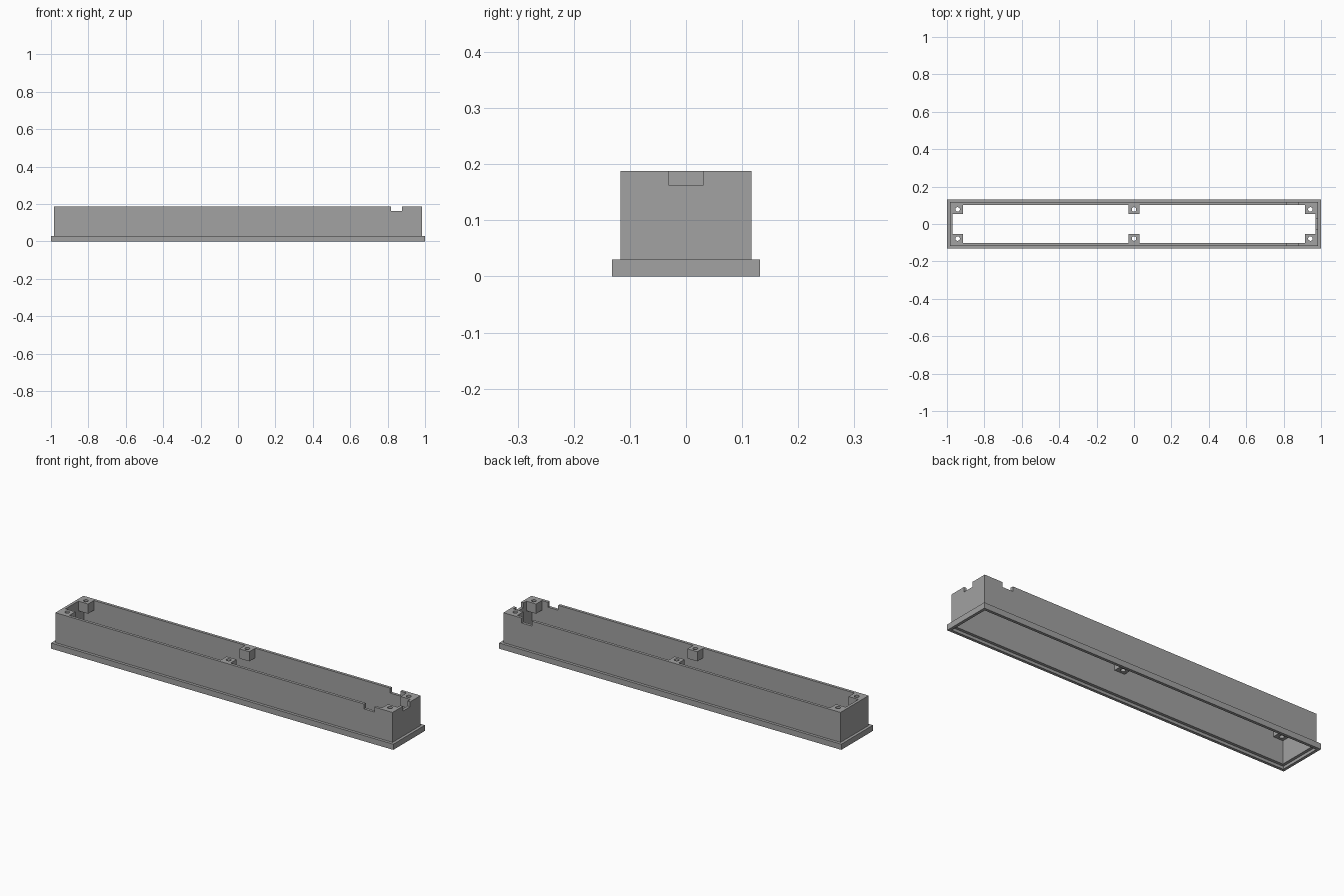
import bpy
import bmesh

cube = bpy.data.objects.get("Cube")
if cube:
    bpy.data.objects.remove(cube, do_unlink=True)

# One plain grey for the whole moulding
GREY = (0.36, 0.36, 0.36, 1)
grey = bpy.data.materials.new("plain_grey")
grey.use_nodes = True
grey.diffuse_color = GREY
grey.node_tree.nodes["Principled BSDF"].inputs["Base Color"].default_value = GREY

LENGTH, WIDTH, TOP = 1.0, 0.132, 0.188   # half length, half width, full height
WALL = 0.015
INNER_X, INNER_Y = LENGTH - 2 * WALL, WIDTH - 2 * WALL


def finish(name, bm):
    bmesh.ops.recalc_face_normals(bm, faces=bm.faces)
    mesh = bpy.data.meshes.new(name)
    bm.to_mesh(mesh)
    bm.free()
    mesh.materials.append(grey)
    obj = bpy.data.objects.new(name, mesh)
    bpy.context.collection.objects.link(obj)
    return obj


def box(name, x0, x1, y0, y1, z0, z1):
    bm = bmesh.new()
    bmesh.ops.create_cube(bm, size=1)
    for v in bm.verts:
        v.co.x = x1 if v.co.x > 0 else x0
        v.co.y = y1 if v.co.y > 0 else y0
        v.co.z = z1 if v.co.z > 0 else z0
    return finish(name, bm)


def cylinder(name, x, y, z, radius, depth):
    bm = bmesh.new()
    bmesh.ops.create_cone(bm, cap_ends=True, segments=24,
                          radius1=radius, radius2=radius, depth=depth)
    bmesh.ops.translate(bm, verts=bm.verts, vec=(x, y, z))
    return finish(name, bm)


def cut(obj, cutter):
    mod = obj.modifiers.new("cut", "BOOLEAN")
    mod.operation, mod.solver, mod.object = "DIFFERENCE", "EXACT", cutter
    cutter.hide_render = True
    bpy.context.view_layer.objects.active = obj
    bpy.ops.object.modifier_apply(modifier=mod.name)
    bpy.data.objects.remove(cutter, do_unlink=True)


# Frame: wall section (inset, height) swept round a rectangle,
# with an outer flange and a rebate underneath
section = [(0, 0), (0, 2 * WALL), (WALL, 2 * WALL), (WALL, TOP),
           (2 * WALL, TOP), (2 * WALL, WALL), (WALL, WALL), (WALL, 0)]
bm = bmesh.new()
rings = []
for inset, z in section:
    x, y = LENGTH - inset, WIDTH - inset
    rings.append([bm.verts.new((sx * x, sy * y, z))
                  for sx, sy in ((-1, -1), (1, -1), (1, 1), (-1, 1))])
for i, ring in enumerate(rings):
    above = rings[(i + 1) % len(rings)]
    for j in range(4):
        k = (j + 1) % 4
        bm.faces.new((ring[j], ring[k], above[k], above[j]))
frame = finish("frame_wall", bm)

# Notches in the rim: one across both long walls, one in the end wall
NOTCH = 0.162
cut(frame, box("side_notch_cutter", 0.818, 0.878, -0.2, 0.2, NOTCH, 0.25))
cut(frame, box("end_notch_cutter", 0.95, 1.05, -0.03, 0.03, NOTCH, 0.25))

# Screw blocks along both long walls, each with a through hole
POST_BASE = 0.137
blocks = {"right_end": (-INNER_X, -0.913, -0.943),
          "middle": (-0.029, 0.029, 0),
          "left_end": (0.913, INNER_X, 0.943)}
for place, (x0, x1, hole_x) in blocks.items():
    for side, sy in (("front", -1), ("back", 1)):
        y0, y1 = sorted((sy * INNER_Y, sy * 0.053))
        block = box(f"{place}_{side}_screw_block", x0, x1, y0, y1, POST_BASE, TOP)
        cut(block, cylinder("hole_cutter", hole_x, sy * 0.078, 0.16, 0.012, 0.2))
